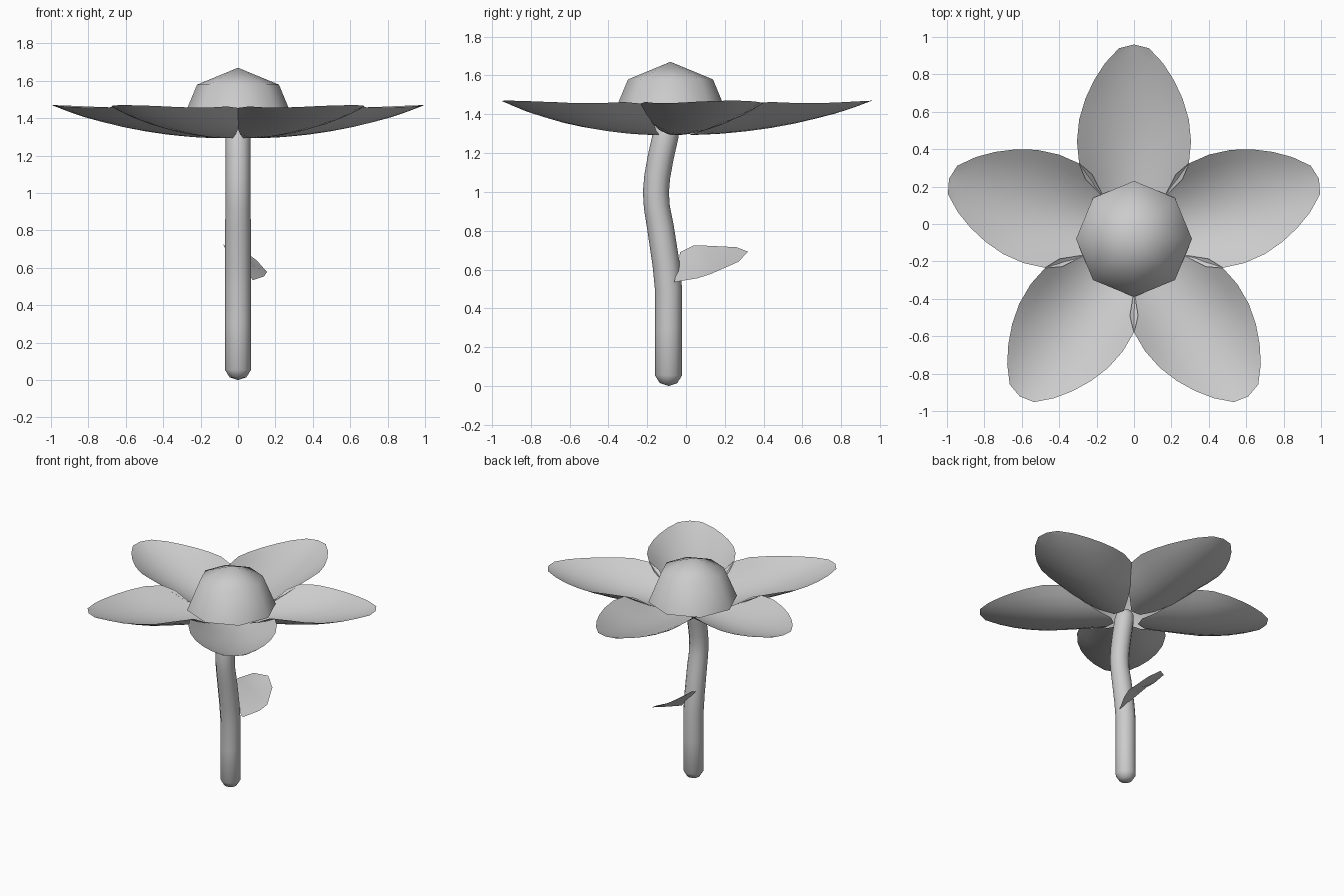
import bpy, bmesh, math
from mathutils import Matrix, Vector

if "Cube" in bpy.data.objects:
    bpy.data.objects.remove(bpy.data.objects["Cube"])

CY = -0.08  # flower axis offset in y


def finish(bm, name, normals=True):
    if normals:
        bmesh.ops.recalc_face_normals(bm, faces=bm.faces)
    for f in bm.faces:
        f.smooth = True
    me = bpy.data.meshes.new(name)
    bm.to_mesh(me)
    bm.free()
    ob = bpy.data.objects.new(name, me)
    bpy.context.collection.objects.link(ob)
    return ob


def skin(bm, rows, closed=False):
    """Join consecutive rows of points with quads."""
    vr = [[bm.verts.new(p) for p in r] for r in rows]
    for a, b in zip(vr, vr[1:]):
        n = len(a)
        for i in range(n if closed else n - 1):
            j = (i + 1) % n
            bm.faces.new((a[i], a[j], b[j], b[i]))
    return vr


# Flower centre: open low-poly half sphere
bm = bmesh.new()
bmesh.ops.create_uvsphere(bm, u_segments=8, v_segments=4, radius=0.31)
bmesh.ops.delete(bm, geom=[v for v in bm.verts if v.co.z < -0.01], context='VERTS')
bmesh.ops.translate(bm, verts=bm.verts, vec=(0, CY, 1.36))
finish(bm, "flower_centre", False)

# Petals: spoon-shaped, stations are (distance, half width, middle z, rim z)
STATIONS = [
    (0.10, 0.04, 1.293, 1.295), (0.17, 0.11, 1.295, 1.315),
    (0.25, 0.19, 1.299, 1.36), (0.32, 0.26, 1.305, 1.42),
    (0.40, 0.293, 1.313, 1.455), (0.52, 0.305, 1.33, 1.463),
    (0.64, 0.293, 1.352, 1.458), (0.75, 0.26, 1.378, 1.457),
    (0.85, 0.213, 1.404, 1.46), (0.94, 0.155, 1.433, 1.465),
    (1.02, 0.08, 1.463, 1.469),
]
for k in range(5):
    bm = bmesh.new()
    rows = []
    for a, w, zc, zr in STATIONS:
        ts = [i / 5 for i in range(-5, 6)]
        rows.append([(w * t, a, zc + (zr - zc) * t * t) for t in ts])
    last = skin(bm, rows)[-1]
    tip = bm.verts.new((0, 1.04, 1.47))
    for p, q in zip(last, last[1:]):
        bm.faces.new((p, q, tip))
    bm.transform(Matrix.Translation((0, CY, 0)) @ Matrix.Rotation(k * math.tau / 5, 4, 'Z'))
    finish(bm, f"petal_{k + 1}", False)

# Stem: bent tube with rounded ends, path is (y, z, radius)
PATH = [(-0.09, 0.015, 0.045), (-0.09, 0.055, 0.07), (-0.09, 0.3, 0.07),
        (-0.09, 0.5, 0.07), (-0.103, 0.63, 0.07), (-0.132, 0.82, 0.069),
        (-0.15, 0.92, 0.067), (-0.155, 1.0, 0.067), (-0.148, 1.08, 0.067),
        (-0.13, 1.18, 0.067), (-0.105, 1.29, 0.067), (-0.095, 1.335, 0.06),
        (-0.09, 1.36, 0.04)]
bm = bmesh.new()
rows = []
for i, (y, z, r) in enumerate(PATH):
    y0, z0, _ = PATH[max(i - 1, 0)]
    y1, z1, _ = PATH[min(i + 1, len(PATH) - 1)]
    up = Vector((0, y1 - y0, z1 - z0)).normalized()
    side = Vector((0, up.z, -up.y))
    rows.append([Vector((r * math.cos(t), y, z)) + side * r * math.sin(t)
                 for t in (math.tau * n / 12 for n in range(12))])
vr = skin(bm, rows, True)
for ring, end in ((vr[0], (0, -0.09, 0)), (vr[-1], (0, -0.087, 1.37))):
    c = bm.verts.new(end)
    for i in range(12):
        bm.faces.new((ring[i], ring[(i + 1) % 12], c))
finish(bm, "stem")

# Leaf: tilted blade, rows run upper edge, middle, lower edge
LEAF = [
    [(-0.06, -0.03, 0.69), (0.01, -0.045, 0.61), (0.08, -0.06, 0.535)],
    [(-0.08, 0.04, 0.725), (0.03, 0.05, 0.635), (0.14, 0.06, 0.555)],
    [(-0.08, 0.12, 0.722), (0.035, 0.125, 0.645), (0.155, 0.13, 0.578)],
    [(-0.05, 0.26, 0.715), (0.02, 0.265, 0.675), (0.10, 0.27, 0.64)],
]
bm = bmesh.new()
last = skin(bm, LEAF)[-1]
tip = bm.verts.new((0.03, 0.32, 0.692))
for p, q in zip(last, last[1:]):
    bm.faces.new((p, q, tip))
bmesh.ops.reverse_faces(bm, faces=bm.faces)
finish(bm, "leaf", False)
bm = None
for f_ob in (bpy.data.objects["leaf"], *[bpy.data.objects[f"petal_{k + 1}"] for k in range(5)]):
    if sum(p.normal.z for p in f_ob.data.polygons) < 0:
        f_ob.data.flip_normals()
